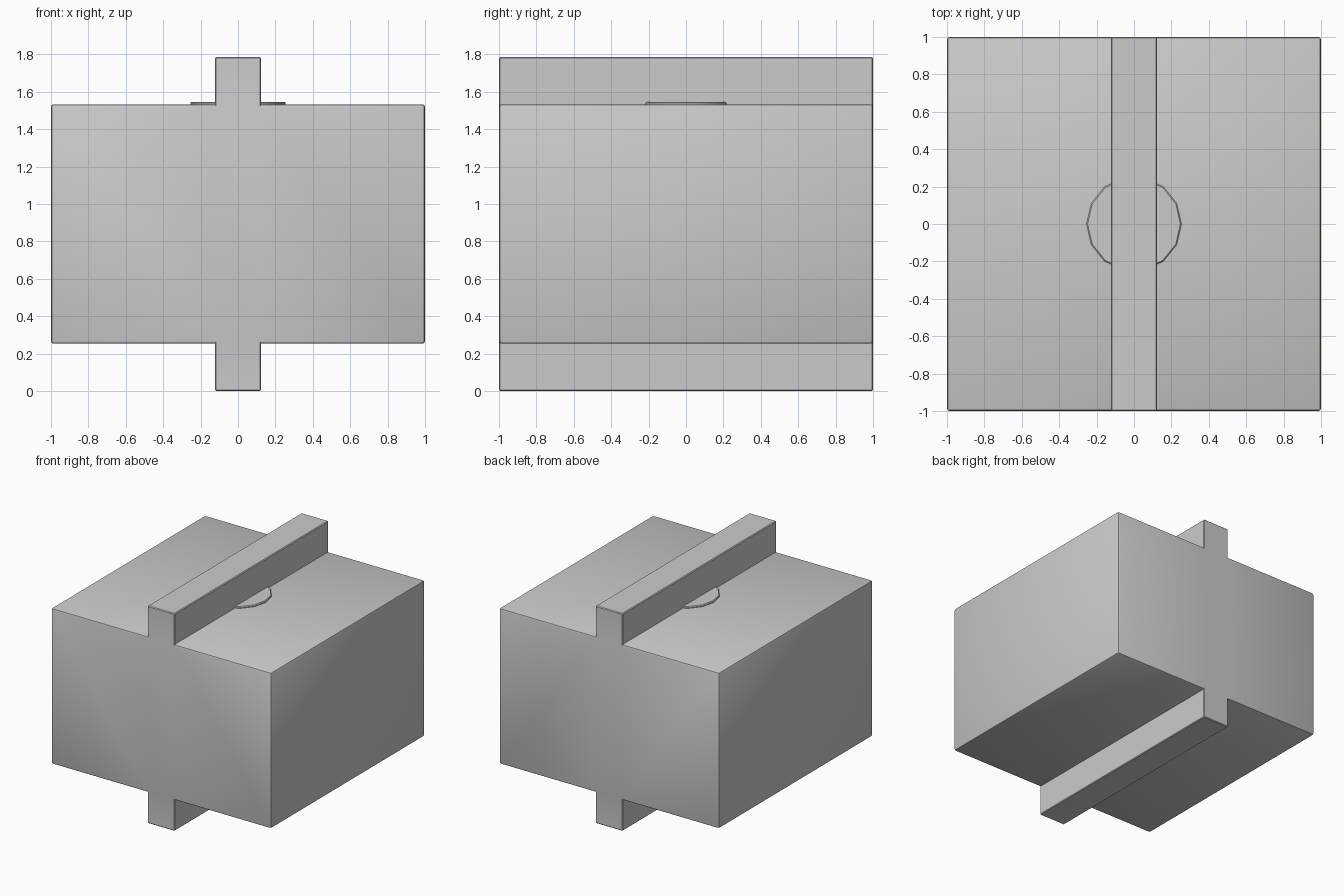
import bpy
import math

if "Cube" in bpy.data.objects:
    bpy.data.objects.remove(bpy.data.objects["Cube"])


def bevelled_box(name, size, z, width, segments):
    """Box centred on x/y at height z, with applied scale and bevelled edges."""
    bpy.ops.mesh.primitive_cube_add(size=1, location=(0, 0, z))
    ob = bpy.context.object
    ob.name = name
    ob.scale = size
    bpy.ops.object.transform_apply(location=True, rotation=True, scale=True)
    bev = ob.modifiers.new("Bevel", "BEVEL")
    bev.width = width
    bev.segments = segments
    bpy.ops.object.modifier_apply(modifier=bev.name)
    return ob


MID = 0.893

# long rail passing through the body, standing proud above and below
rail = bevelled_box("rail", (0.246, 2.0, 2 * MID), MID, 0.006, 1)

# main block, fused with the rail so the end faces are flush
body = bevelled_box("body", (2.0, 2.0, 1.28), MID, 0.015, 2)
fuse = body.modifiers.new("Fuse", "BOOLEAN")
fuse.operation = "UNION"
fuse.solver = "EXACT"
fuse.object = rail
bpy.ops.object.modifier_apply(modifier=fuse.name)
bpy.data.objects.remove(rail, do_unlink=True)

# thin 14-sided boss lying under the top rail
bpy.ops.mesh.primitive_cylinder_add(
    vertices=14, radius=0.254, depth=0.06,
    location=(0, 0, 1.516), rotation=(0, 0, math.pi / 2))
boss = bpy.context.object
boss.name = "top_boss"
bpy.ops.object.transform_apply(location=True, rotation=True, scale=True)
bev = boss.modifiers.new("Bevel", "BEVEL")
bev.width = 0.006
bev.segments = 1
bev.limit_method = "ANGLE"
bev.angle_limit = math.radians(60)
bpy.ops.object.modifier_apply(modifier=bev.name)

# soft shading across bevels, crisp elsewhere
for ob in (body, boss):
    bpy.ops.object.select_all(action="DESELECT")
    ob.select_set(True)
    bpy.context.view_layer.objects.active = ob
    bpy.ops.object.shade_smooth_by_angle(angle=math.radians(30))
